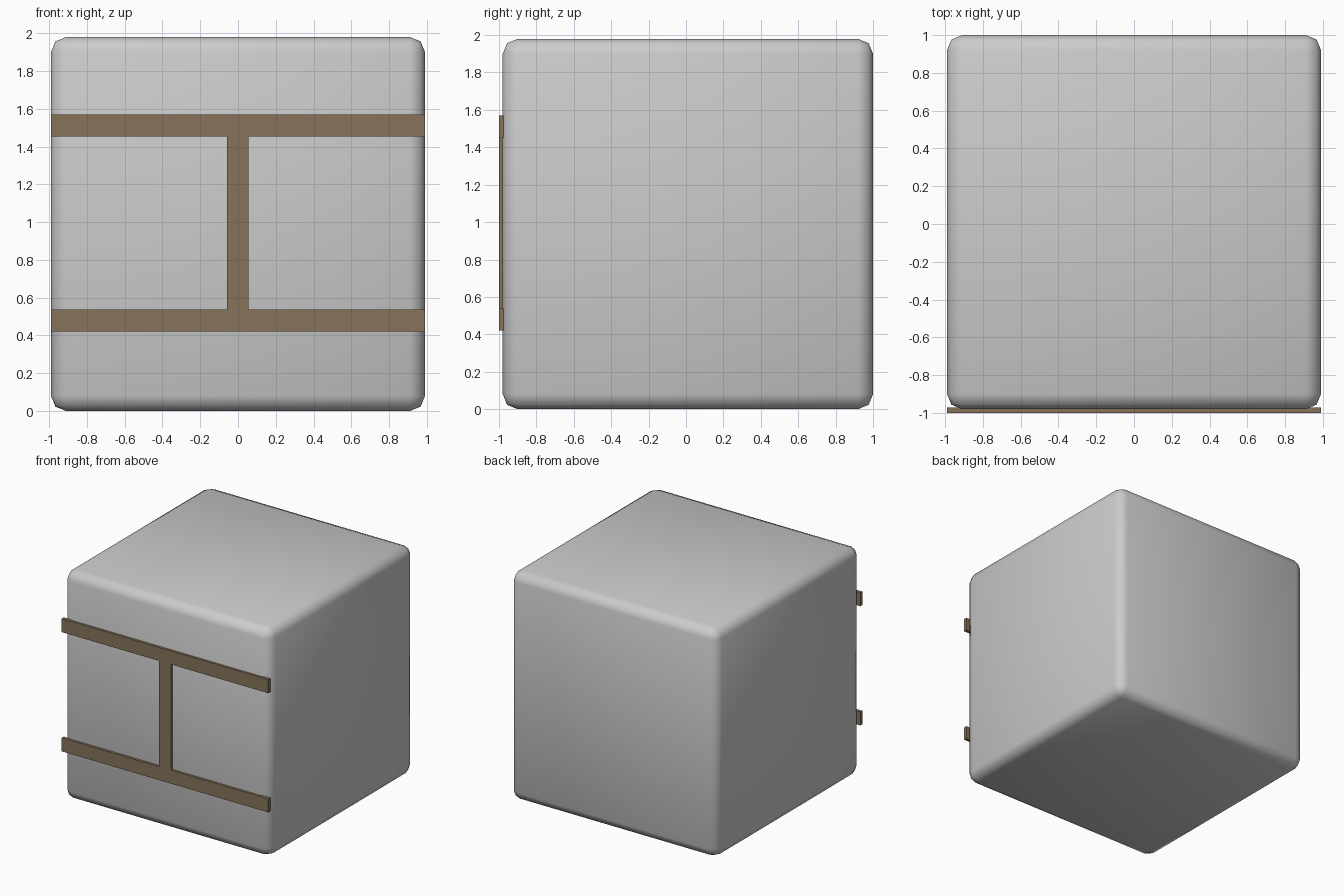
import bpy

if "Cube" in bpy.data.objects:
    bpy.data.objects.remove(bpy.data.objects["Cube"])

wood = bpy.data.materials.new("wood_brown")
wood.diffuse_color = (0.24, 0.17, 0.10, 1)
wood.use_nodes = True
wood.node_tree.nodes["Principled BSDF"].inputs["Base Color"].default_value = wood.diffuse_color


def box(name, lo, hi, material=None):
    """Axis-aligned box between two corners."""
    bpy.ops.mesh.primitive_cube_add(size=1)
    ob = bpy.context.object
    ob.name = name
    ob.location = [(a + b) / 2 for a, b in zip(lo, hi)]
    ob.scale = [b - a for a, b in zip(lo, hi)]
    bpy.ops.object.transform_apply(location=True, rotation=False, scale=True)
    if material:
        ob.data.materials.append(material)
    return ob


# Rounded block
block = box("block", (-0.99, -0.98, 0), (0.99, 1.0, 1.98))
bevel = block.modifiers.new("rounded_edges", "BEVEL")
bevel.width = 0.08
bevel.segments = 2
bpy.context.view_layer.objects.active = block
bpy.ops.object.shade_smooth()

# Horizontal rails across the front
for name, z in (("lower_rail", 0.42), ("upper_rail", 1.453)):
    box(name, (-0.99, -1.0, z), (0.99, -0.972, z + 0.117), wood)

# Upright post between the rails
box("centre_post", (-0.058, -1.0, 0.537), (0.056, -0.972, 1.453), wood)
